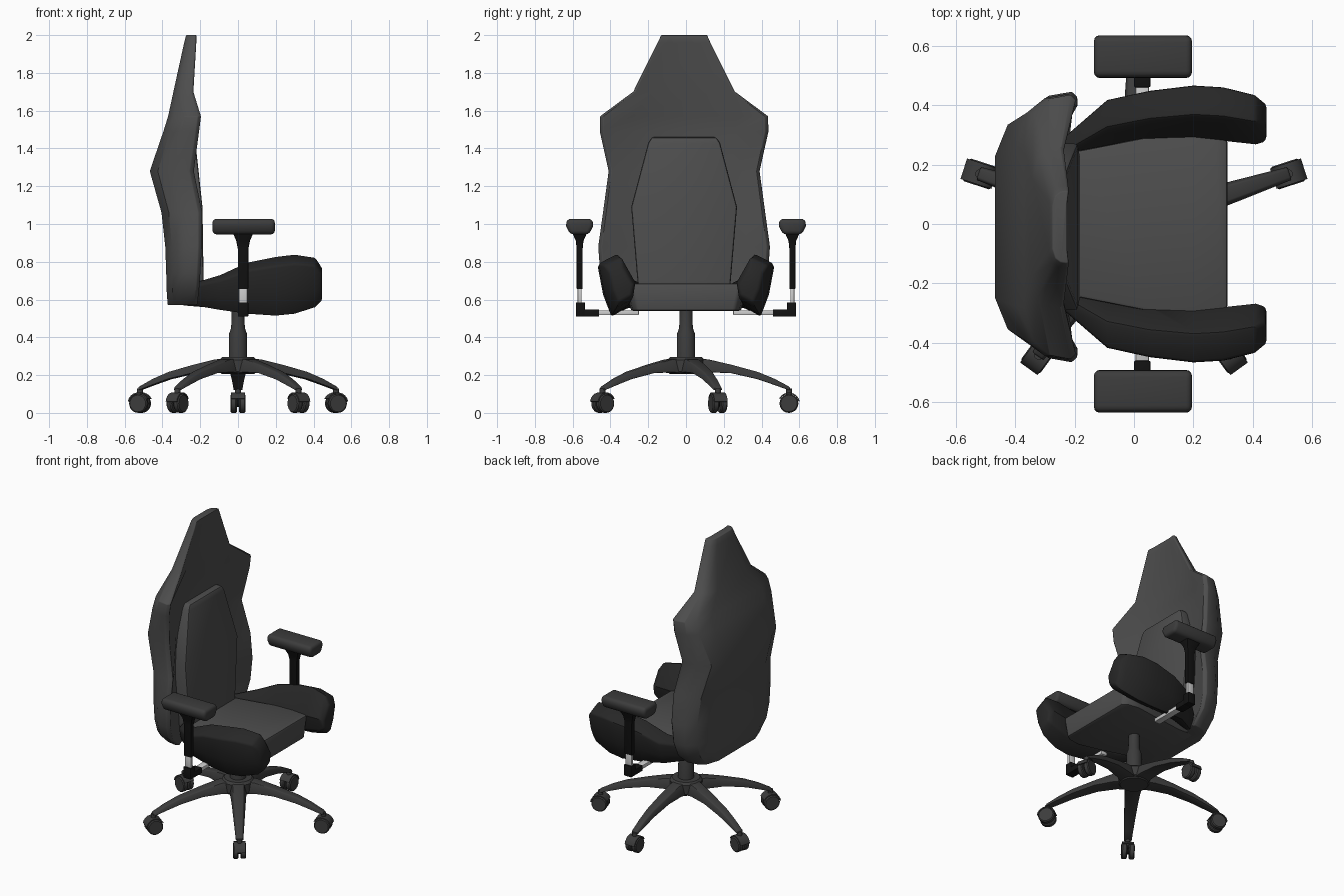
import bpy, bmesh
from math import radians, cos, sin
from mathutils import Matrix, Vector

if "Cube" in bpy.data.objects:
    bpy.data.objects.remove(bpy.data.objects["Cube"])


def material(name, r, g, b):
    m = bpy.data.materials.new(name)
    m.diffuse_color = (r, g, b, 1)
    m.use_nodes = True
    m.node_tree.nodes["Principled BSDF"].inputs["Base Color"].default_value = m.diffuse_color
    return m


FABRIC = material("charcoal_fabric", .075, .075, .075)
BOLSTER = material("black_fabric", .02, .02, .02)
PLASTIC = material("dark_plastic", .045, .045, .045)
BLACK = material("black_plastic", .006, .006, .006)
METAL = material("steel", .6, .6, .6)


def finish(bm, name, mat, bevel=0, matrix=None, segments=2, angle=35):
    bmesh.ops.recalc_face_normals(bm, faces=bm.faces)
    if bevel:
        edges = [e for e in bm.edges
                 if len(e.link_faces) == 2 and e.calc_face_angle(0) > radians(40)]
        bmesh.ops.bevel(bm, geom=edges, offset=bevel, segments=segments,
                        profile=.5, affect='EDGES', clamp_overlap=True)
    if matrix:
        bm.transform(matrix)
    me = bpy.data.meshes.new(name)
    bm.to_mesh(me)
    bm.free()
    me.materials.append(mat)
    ob = bpy.data.objects.new(name, me)
    bpy.context.collection.objects.link(ob)
    bpy.ops.object.select_all(action='DESELECT')
    ob.select_set(True)
    bpy.context.view_layer.objects.active = ob
    bpy.ops.object.shade_smooth_by_angle(angle=radians(angle))
    return ob


def loft(name, rings, mat, **kw):
    bm = bmesh.new()
    vs = [[bm.verts.new(p) for p in ring] for ring in rings]
    n = len(vs[0])
    for a, b in zip(vs, vs[1:]):
        for i in range(n):
            j = (i + 1) % n
            bm.faces.new((a[i], a[j], b[j], b[i]))
    bm.faces.new(vs[0])
    bm.faces.new(vs[-1])
    return finish(bm, name, mat, **kw)


def box(name, x0, x1, y0, y1, z0, z1, mat, bevel=.004):
    rings = [[(x0, y0, z), (x1, y0, z), (x1, y1, z), (x0, y1, z)] for z in (z0, z1)]
    return loft(name, rings, mat, bevel=bevel)


def lathe(name, profile, mat, matrix=None, n=24):
    rings = [[(r * cos(i * 6.28319 / n), r * sin(i * 6.28319 / n), z) for i in range(n)]
             for r, z in profile]
    return loft(name, rings, mat, matrix=matrix)


# Backrest shell: z, half width, back x, wing front x, centre front x
CY = -.01
rows = [(2.0, .122, -.275, -.22, -.225), (1.96, .14, -.285, -.22, -.228),
        (1.70, .27, -.342, -.235, -.255), (1.57, .445, -.37, -.195, -.265),
        (1.49, .447, -.395, -.205, -.27), (1.28, .40, -.467, -.233, -.28),
        (1.06, .43, -.405, -.188, -.27), (.88, .455, -.385, -.19, -.265),
        (.74, .445, -.38, -.198, -.26), (.65, .41, -.378, -.205, -.26),
        (.57, .32, -.372, -.215, -.25)]
rings = []
for z, w, xb, xf, xc in rows:
    d = xf - xb
    half = [(xb, .6 * w), (xb + .18 * d, .86 * w), (xb + .5 * d, .97 * w),
            (xf - .1 * d, w), (xf, .96 * w), (xc, .62 * w)]
    rings.append([(x, CY + y, z) for x, y in half] +
                 [(x, CY - y, z) for x, y in reversed(half)])
loft("backrest", rings, FABRIC, bevel=.012)

# Raised panel on the backrest
rows = [(.62, .24, -.183), (.70, .247, -.182), (1.09, .28, -.188),
        (1.43, .19, -.225), (1.46, .17, -.23)]
loft("back_panel", [[(-.32, CY - w, z), (xf, CY - w, z), (xf, CY + w, z), (-.32, CY + w, z)]
                    for z, w, xf in rows], FABRIC, bevel=.012)

# Seat cushion
rows = [(-.30, .24, .57), (-.18, .25, .56), (.05, .295, .545), (.2, .322, .54),
        (.28, .312, .54), (.315, .285, .54)]
loft("seat_cushion", [[(x, -w + .03, zb), (x, w - .03, zb), (x, w, .685), (x, -w, .685)]
                      for x, w, zb in rows], FABRIC, bevel=.012)

# Side bolsters: x, inner y, outer y, bottom z, top z
section = [(1, .84), (.45, 1), (0, .5), (.08, .18), (.6, 0), (.84, .36)]
rows = [(-.24, .20, .29, .565, .69), (-.09, .25, .42, .54, .735), (.05, .275, .45, .52, .80),
        (.2, .285, .468, .51, .83), (.3, .28, .462, .52, .842), (.41, .268, .435, .555, .825),
        (.445, .28, .405, .59, .77)]
for side, s in (("left", 1), ("right", -1)):
    loft(side + "_bolster",
         [[(x, s * (yi + u * (yo - yi)), zb + v * (zt - zb)) for u, v in section]
          for x, yi, yo, zb, zt in rows], BOLSTER, bevel=.012)

    # Armrests: pad, flared stem, steel post, elbow and crossbar
    y = s * .563
    outline = [(-.072, .99), (-.05, .945), (.05, .945), (.072, .99), (.068, 1.027), (-.068, 1.027)]
    loft(side + "_arm_pad", [[(x, y + dy, z) for dy, z in outline] for x in (-.135, .195)],
         PLASTIC, bevel=.02, segments=3)
    stem = [(.655, .028, .016), (.87, .028, .016), (.91, .036, .02), (.955, .055, .04)]
    loft(side + "_arm_stem",
         [[(.027 + i * hx, y + j * hy, z) for i, j in ((-1, -1), (1, -1), (1, 1), (-1, 1))]
          for z, hx, hy in stem], BLACK, bevel=.006)
    box(side + "_arm_post", .005, .05, y - .011, y + .011, .56, .67, METAL)
    box(side + "_arm_elbow", 0, .055, s * .535, s * .583, .51, .585, BLACK)
    box(side + "_arm_bracket", 0, .055, s * .46, s * .54, .51, .548, BLACK)
    box(side + "_arm_crossbar", .005, .05, s * .25, s * .47, .517, .542, METAL)

# Gas column and hub
lathe("column", [(.05, .22), (.047, .42), (.036, .45), (.034, .56)], PLASTIC)
lathe("hub", [(.085, .205), (.1, .22), (.1, .28), (.085, .295), (.045, .295)], PLASTIC)

# Five arched legs with twin-wheel casters
arch = [(.03, .205, .29, .058), (.12, .215, .283, .05), (.24, .21, .255, .044),
        (.38, .178, .217, .036), (.47, .147, .18, .03), (.55, .118, .137, .025)]
for k in range(5):
    turn = Matrix.Rotation(radians(90 + 72 * k), 4, 'Z')
    tag = "_%d" % (k + 1)
    loft("leg" + tag, [[(r, -w, zb), (r, w, zb), (r, .7 * w, zt), (r, -.7 * w, zt)]
                       for r, zb, zt, w in arch], PLASTIC, bevel=.006, matrix=turn)
    hinge = turn @ Matrix.Translation((.545, 0, .05))
    lathe("caster_pin" + tag, [(.016, .03), (.016, .08)], PLASTIC, hinge, 12)
    for side, y in (("a", .023), ("b", -.023)):
        lathe("wheel_" + side + tag,
              [(.03, -.017), (.044, -.017), (.05, -.011), (.05, .011), (.044, .017), (.03, .017)],
              PLASTIC, hinge @ Matrix.Translation((0, y, 0)) @ Matrix.Rotation(radians(90), 4, 'X'), 20)
    hood = []
    for i in range(9):
        a = radians(10 + 18 * i)
        hood.append([(r * cos(a), y, r * sin(a)) for r, y in
                     ((.051, -.036), (.058, -.036), (.058, .036), (.051, .036))])
    loft("caster_hood" + tag, hood, PLASTIC, matrix=hinge)
    lathe("axle" + tag, [(.02, -.02), (.02, .02)], BLACK,
          hinge @ Matrix.Rotation(radians(90), 4, 'X'), 12)
